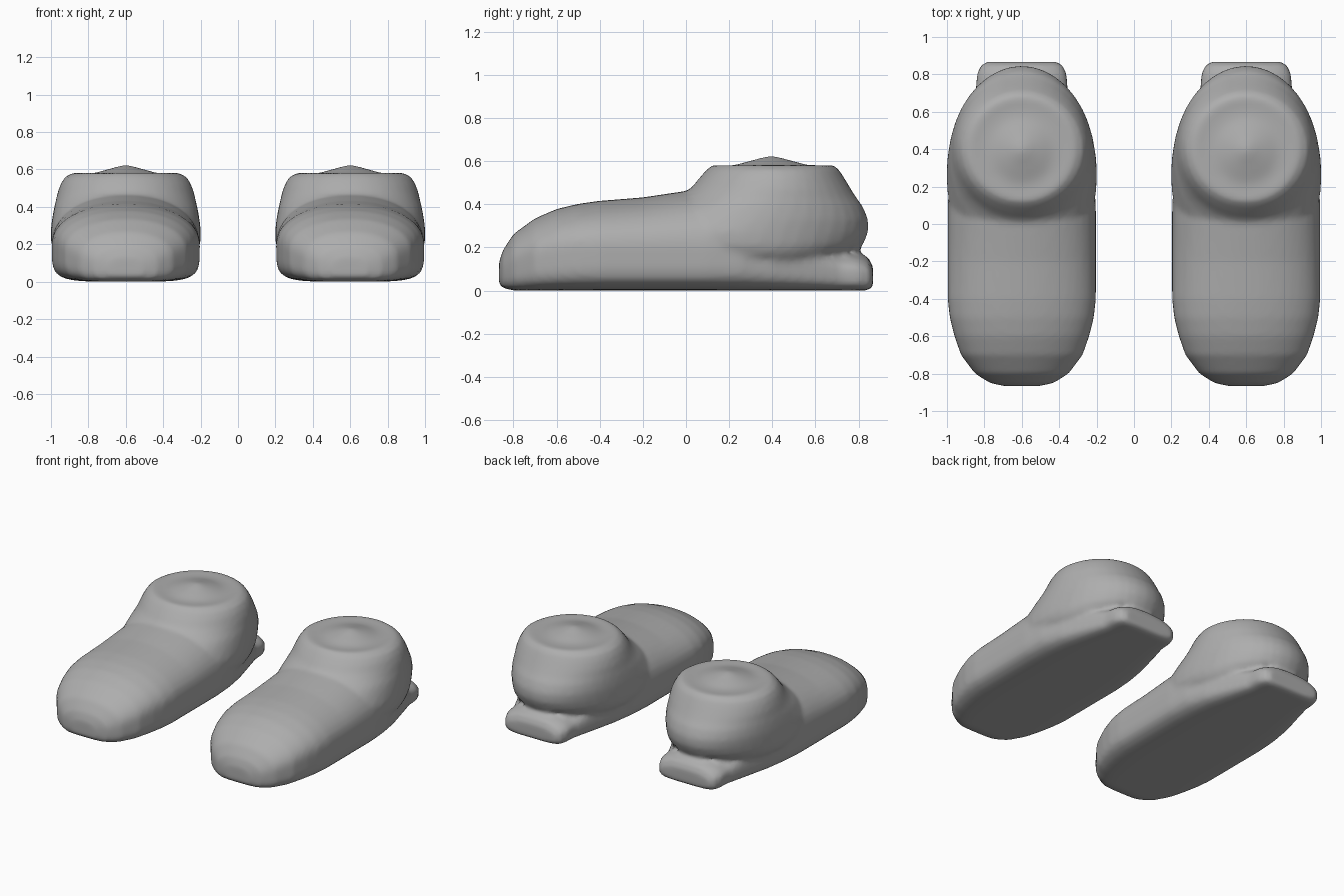
import bpy, bmesh, math

if "Cube" in bpy.data.objects:
    bpy.data.objects.remove(bpy.data.objects["Cube"])

grey = bpy.data.materials.new("soft_grey")
grey.diffuse_color = (0.42, 0.42, 0.42, 1)
grey.use_nodes = True
grey.node_tree.nodes["Principled BSDF"].inputs["Base Color"].default_value = grey.diffuse_color
N = 40


def spow(v, e):
    return math.copysign(abs(v) ** e, v)


def foot_ring(y, bot, top, w):
    """Upright cross-section: domed above, boxy below."""
    mid = bot + min(0.2, (top - bot) * 0.5)
    ring = []
    for i in range(N):
        a = 2 * math.pi * i / N
        c, s = math.cos(a), math.sin(a)
        if s >= 0:
            ring.append((w * spow(c, 0.95), y, mid + (top - mid) * spow(s, 0.95)))
        else:
            ring.append((w * spow(c, 0.4), y, mid + (mid - bot) * spow(s, 0.4)))
    return ring


def ankle_ring(z, front, back, w):
    """Level oval cross-section."""
    cy, ry = (front + back) / 2, (back - front) / 2
    return [(w * math.cos(2 * math.pi * i / N), cy + ry * math.sin(2 * math.pi * i / N), z)
            for i in range(N)]


def loft(bm, rings):
    """Skin a list of rings into a closed shell."""
    vs = [[bm.verts.new(p) for p in r] for r in rings]
    for a, b in zip(vs, vs[1:]):
        for i in range(N):
            j = (i + 1) % N
            bm.faces.new((a[i], a[j], b[j], b[i]))
    bm.faces.new(vs[0][::-1])
    bm.faces.new(vs[-1])


# y, bottom, top, half width from toe to heel tab
FOOT = [(-0.867, 0.03, 0.13, 0.09), (-0.85, 0.012, 0.185, 0.17), (-0.80, 0.0, 0.262, 0.25),
        (-0.70, 0.0, 0.335, 0.325), (-0.60, 0.0, 0.378, 0.36), (-0.50, 0.0, 0.402, 0.385),
        (-0.40, 0.0, 0.416, 0.396), (-0.20, 0.0, 0.432, 0.396), (0.0, 0.0, 0.462, 0.396),
        (0.1, 0.0, 0.47, 0.396), (0.25, 0.0, 0.40, 0.385), (0.40, 0.0, 0.32, 0.35),
        (0.60, 0.0, 0.24, 0.285), (0.72, 0.0, 0.185, 0.245), (0.80, 0.0, 0.175, 0.24),
        (0.845, 0.0, 0.155, 0.22), (0.867, 0.02, 0.11, 0.19)]

# z, front, back, half width from the heel bulge up to the peaked cap
ANKLE = [(0.12, 0.0, 0.70, 0.33), (0.17, -0.2, 0.77, 0.385), (0.21, -0.3, 0.82, 0.40),
         (0.27, -0.32, 0.845, 0.402), (0.33, -0.22, 0.845, 0.395), (0.39, -0.12, 0.82, 0.385),
         (0.43, -0.04, 0.79, 0.375), (0.47, 0.02, 0.765, 0.367), (0.52, 0.06, 0.735, 0.35),
         (0.56, 0.095, 0.71, 0.325), (0.583, 0.125, 0.68, 0.28), (0.578, 0.18, 0.62, 0.22),
         (0.580, 0.22, 0.57, 0.17), (0.626, 0.39, 0.40, 0.005)]


def shell(loop_fn, table):
    bm = bmesh.new()
    loft(bm, [loop_fn(*row) for row in table])
    bmesh.ops.recalc_face_normals(bm, faces=bm.faces)
    return bm


# Fuse foot and ankle of each shoe into one smooth skin
for side, x in (("left", -0.6), ("right", 0.6)):
    mesh = bpy.data.meshes.new(side + "_shoe")
    bm = bmesh.new()
    for fn, table in ((foot_ring, FOOT), (ankle_ring, ANKLE)):
        part = shell(fn, table)
        tmp = bpy.data.meshes.new("part")
        part.to_mesh(tmp)
        part.free()
        bm.from_mesh(tmp)
        bpy.data.meshes.remove(tmp)
    bm.to_mesh(mesh)
    bm.free()
    mesh.materials.append(grey)
    shoe = bpy.data.objects.new(side + "_shoe", mesh)
    shoe.location.x = x
    bpy.context.collection.objects.link(shoe)
    remesh = shoe.modifiers.new("fuse", 'REMESH')
    remesh.mode = 'VOXEL'
    remesh.voxel_size = 0.018
    remesh.use_smooth_shade = True
    soften = shoe.modifiers.new("soften", 'SMOOTH')
    soften.factor = 0.5
    soften.iterations = 4
